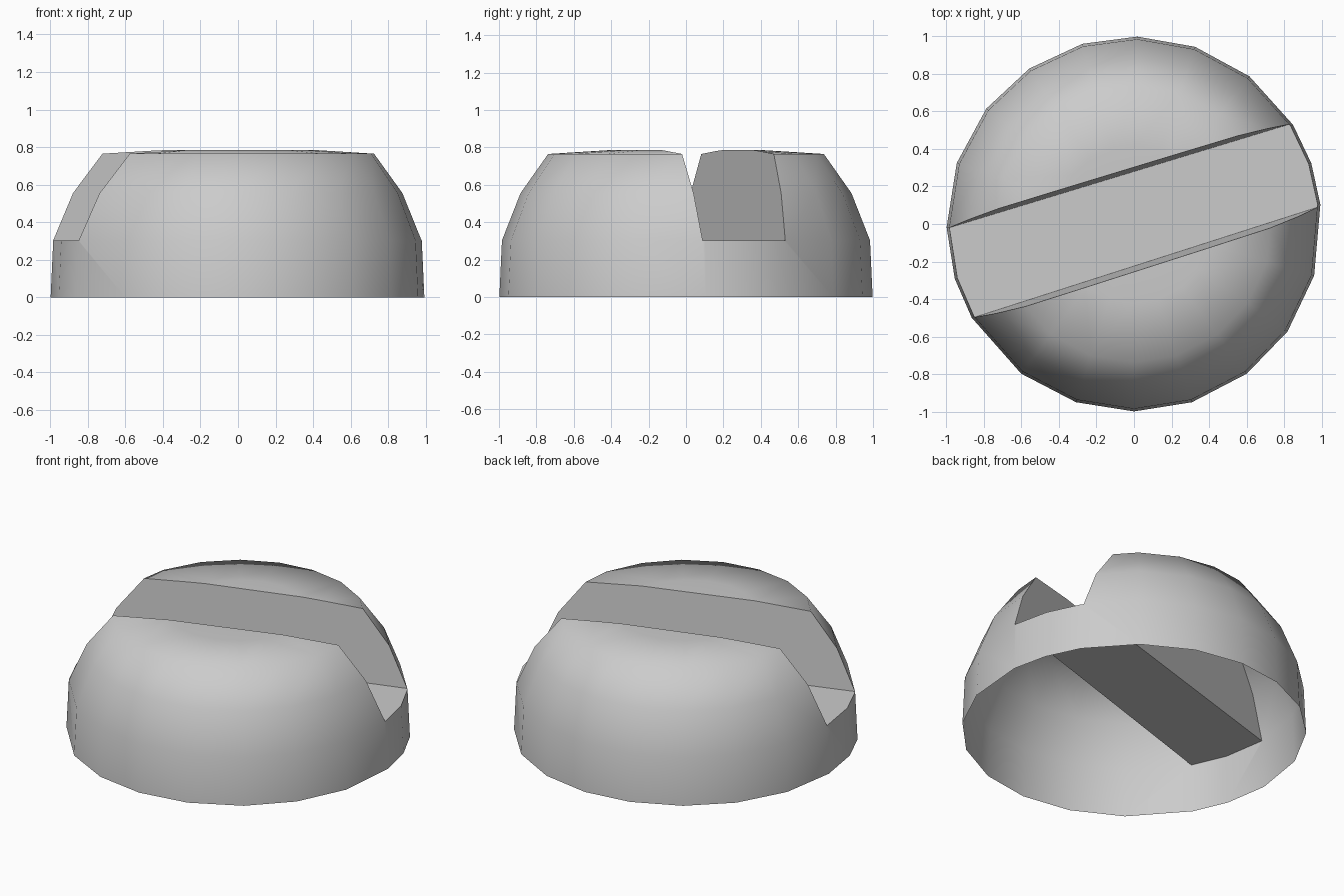
import bpy, bmesh
from math import sin, cos, radians, atan2
from mathutils import Vector

if "Cube" in bpy.data.objects:
    bpy.data.objects.remove(bpy.data.objects["Cube"])

FLOOR = 0.303
# dome profile (radius, height) from the open rim to the cap
PROFILE = [(0.998, 0), (0.984, FLOOR), (0.885, 0.555), (0.737, 0.765), (0.42, 0.785)]
ANGLES = [6, 19, 32, 52, 71, 89, 106, 124, 142, 161, 181, 197, 210, 233, 252,
          270, 288, 307, 325, 344]

bm = bmesh.new()
rings = [[bm.verts.new((r * cos(radians(a)), r * sin(radians(a)), z)) for a in ANGLES]
         for r, z in PROFILE]
n = len(ANGLES)
for low, high in zip(rings, rings[1:]):
    for i in range(n):
        j = (i + 1) % n
        bm.faces.new((low[i], low[j], high[j], high[i]))
centre = bm.verts.new((0, 0, 0.785))
for i in range(n):
    bm.faces.new((rings[-1][i], rings[-1][(i + 1) % n], centre))


# slightly flared slot walls: (point on floor edge, normal pointing out of the slot)
def wall_plane(a, b, flare):
    p, q = Vector((*a, FLOOR)), Vector((*b, FLOOR))
    d = (q - p).normalized()
    out = Vector((-d.y, d.x, 0))
    return p, (out + Vector((0, 0, -flare))).normalized()


walls = [wall_plane((-0.985, -0.02), (0.84, 0.535), 0.045),
         wall_plane((0.98, 0.09), (-0.86, -0.5), 0.06)]


def dist(co, plane):
    return (co - plane[0]).dot(plane[1])


# cut the slot edges only above the floor level, then open the slot
for p, no in walls:
    faces = [f for f in bm.faces if f.calc_center_median().z > FLOOR]
    geom = list({g for f in faces for g in list(f.verts) + list(f.edges)}) + faces
    bmesh.ops.bisect_plane(bm, geom=geom, dist=1e-4, plane_co=p, plane_no=no)
gone = [f for f in bm.faces if f.calc_center_median().z > FLOOR
        and all(dist(f.calc_center_median(), w) < 0 for w in walls)]
bmesh.ops.delete(bm, geom=gone, context='FACES')

# slot floor
floor = [v for v in bm.verts if abs(v.co.z - FLOOR) < 1e-3
         and all(dist(v.co, w) < 1e-3 for w in walls)]
floor.sort(key=lambda v: atan2(v.co.y, v.co.x))
bm.faces.new(floor)

# slot walls, each outlined by the cut edge of the dome
for w in walls:
    verts = [v for v in bm.verts if v.co.z > FLOOR - 1e-3 and abs(dist(v.co, w)) < 1e-3]
    along = Vector((-w[1].y, w[1].x, 0))
    mid = Vector((0, 0, 0.5))
    verts.sort(key=lambda v: atan2(v.co.z - 0.5, (v.co - mid).dot(along)))
    bm.faces.new(verts)

bmesh.ops.recalc_face_normals(bm, faces=bm.faces)
if max(bm.faces, key=lambda f: -abs(f.calc_center_median().z - 0.15)).calc_center_median().dot(
        max(bm.faces, key=lambda f: -abs(f.calc_center_median().z - 0.15)).normal) < 0:
    bmesh.ops.reverse_faces(bm, faces=bm.faces)

mesh = bpy.data.meshes.new("slotted_dome_head")
bm.to_mesh(mesh)
bm.free()
head = bpy.data.objects.new("slotted_dome_head", mesh)
bpy.context.collection.objects.link(head)
bpy.context.view_layer.objects.active = head
head.select_set(True)
bpy.ops.object.shade_smooth_by_angle(angle=radians(60))
